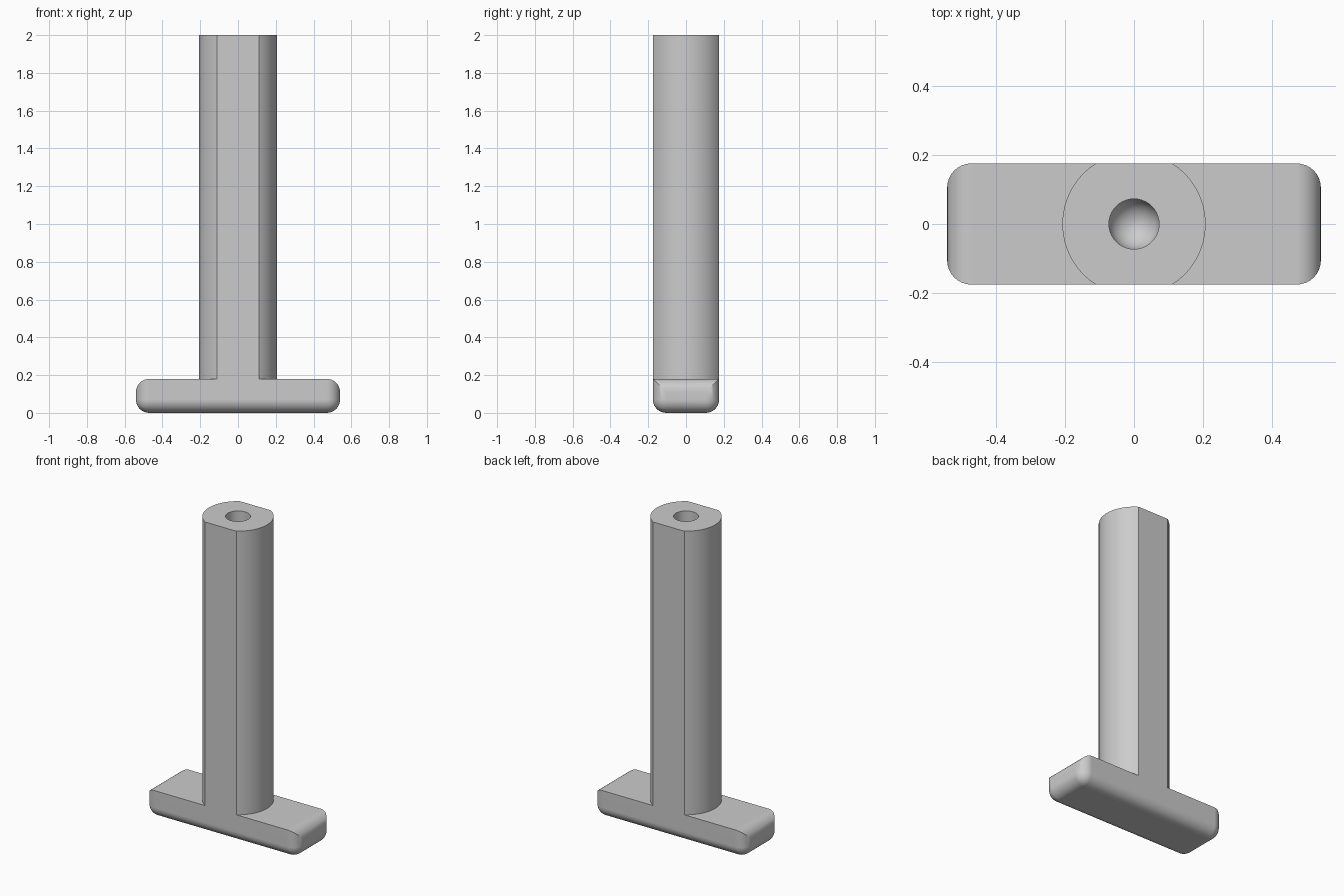
import bpy, bmesh, math

if "Cube" in bpy.data.objects:
    bpy.data.objects.remove(bpy.data.objects["Cube"])

HALF_Y = 0.175     # half depth shared by foot and stem flats
FOOT_TOP = 0.18
STEM_R = 0.207
HOLE_R = 0.073
ROUND = 0.07

grey = bpy.data.materials.new("light_grey")
grey.use_nodes = True
colour = (0.6, 0.6, 0.6, 1)
grey.diffuse_color = colour
grey.node_tree.nodes["Principled BSDF"].inputs["Base Color"].default_value = colour


def make_object(name, bm):
    bmesh.ops.recalc_face_normals(bm, faces=bm.faces)
    mesh = bpy.data.meshes.new(name)
    bm.to_mesh(mesh)
    bm.free()
    mesh.materials.append(grey)
    obj = bpy.data.objects.new(name, mesh)
    bpy.context.collection.objects.link(obj)
    return obj


def boolean(target, other, operation):
    mod = target.modifiers.new(operation.title(), 'BOOLEAN')
    mod.operation = operation
    mod.solver = 'EXACT'
    mod.object = other
    bpy.context.view_layer.objects.active = target
    bpy.ops.object.modifier_apply(modifier=mod.name)
    bpy.data.objects.remove(other)


# Foot bar: every edge rounded except the two long top ones
bm = bmesh.new()
bmesh.ops.create_cube(bm, size=1)
for v in bm.verts:
    v.co = (v.co.x * 1.08, v.co.y * 2 * HALF_Y, (v.co.z + 0.5) * FOOT_TOP)
rounded = [e for e in bm.edges
           if not all(v.co.z > 0.1 for v in e.verts)
           or abs(e.verts[0].co.y - e.verts[1].co.y) > 0.1]
bmesh.ops.bevel(bm, geom=rounded, offset=ROUND, segments=8, profile=0.5,
                affect='EDGES', clamp_overlap=True)
handle = make_object("foot_and_stem", bm)

# Stem: a round bar with flats front and back
bm = bmesh.new()
flat = math.asin(HALF_Y / STEM_R)
steps = 24
outline = []
for side in (0, math.pi):
    for i in range(steps + 1):
        a = side - flat + 2 * flat * i / steps
        y = max(-HALF_Y, min(HALF_Y, STEM_R * math.sin(a)))
        if i in (0, steps):
            y = math.copysign(HALF_Y, y)
        outline.append(bm.verts.new((STEM_R * math.cos(a), y, 0.1)))
base = bm.faces.new(outline)
lifted = bmesh.ops.extrude_face_region(bm, geom=[base], use_keep_orig=True)
for v in lifted["geom"]:
    if isinstance(v, bmesh.types.BMVert):
        v.co.z = 2
stem = make_object("stem", bm)

# Blind hole with a rounded end
bm = bmesh.new()
bmesh.ops.create_uvsphere(bm, u_segments=40, v_segments=20, radius=HOLE_R)
for v in bm.verts:
    v.co.z += 2.2 if v.co.z > 0.001 else 1.6
hole = make_object("hole_cutter", bm)
hole.hide_render = True

boolean(stem, hole, 'DIFFERENCE')
boolean(handle, stem, 'UNION')

# Smooth curves, crisp flats
bpy.ops.object.select_all(action='DESELECT')
handle.select_set(True)
bpy.context.view_layer.objects.active = handle
bpy.ops.object.shade_smooth_by_angle(angle=math.radians(25))
normals = handle.modifiers.new("Weighted Normal", 'WEIGHTED_NORMAL')
normals.keep_sharp = True
